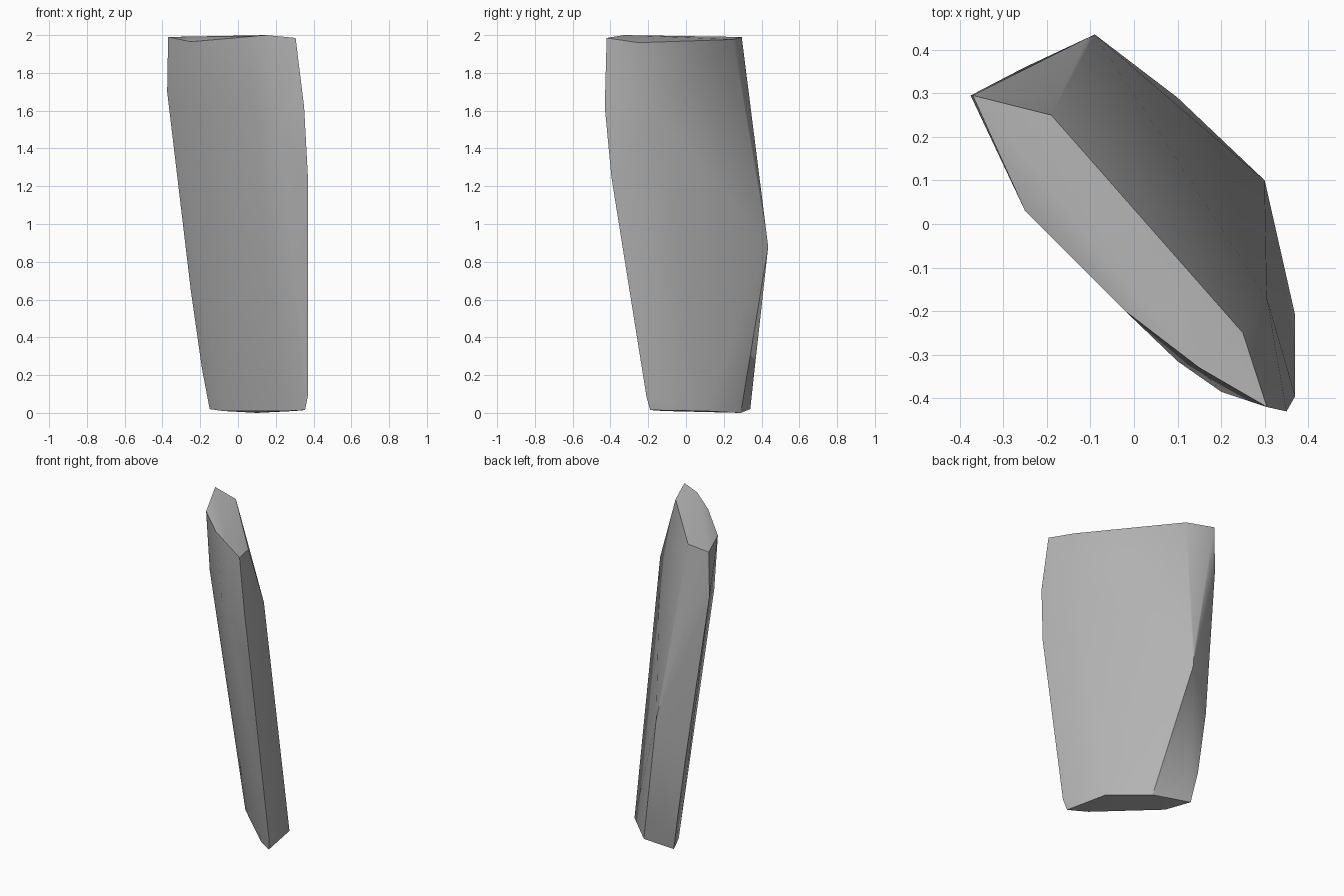
import bpy, bmesh, math

cube = bpy.data.objects.get("Cube")
if cube:
    bpy.data.objects.remove(cube, do_unlink=True)

# Stone colour
stone = bpy.data.materials.new("stone grey")
stone.use_nodes = True
grey = (0.45, 0.45, 0.45, 1)
stone.diffuse_color = grey
stone.node_tree.nodes["Principled BSDF"].inputs["Base Color"].default_value = grey

# Corner points of the leaning slab, ring by ring
top_ring = [(-.37, .295, 1.99), (-.19, .25, 1.977), (.25, -.25, 1.96),
            (.305, -.42, 1.985), (.15, -.33, 2), (-.02, -.2, 1.985), (-.25, .03, 1.965)]
shoulder_ring = [(-.375, .295, 1.7), (.305, -.17, 1.6), (.35, -.43, 1.62),
                 (.2, -.385, 1.6), (.1, -.315, 1.65), (-.21, .01, 1.6)]
middle_ring = [(.37, -.395, 1.25), (-.09, .435, .88), (-.11, .42, 1.0),
               (-.25, .36, .65), (.285, .03, .53), (-.19, .36, .23)]
bottom_ring = [(.37, -.21, .09), (.355, -.19, .015), (.3, .1, .01), (.1, .29, 0),
               (-.15, .34, .02), (-.08, .19, .01), (.25, -.12, .01)]

# Wrap the points in a chipped, convex rock
bm = bmesh.new()
for ring in (top_ring, shoulder_ring, middle_ring, bottom_ring):
    for point in ring:
        bm.verts.new(point)
hull = bmesh.ops.convex_hull(bm, input=bm.verts)
loose = [v for v in bm.verts if not v.link_faces]
bmesh.ops.delete(bm, geom=loose, context='VERTS')
bmesh.ops.recalc_face_normals(bm, faces=bm.faces)

mesh = bpy.data.meshes.new("standing_stone")
bm.to_mesh(mesh)
bm.free()
mesh.materials.append(stone)
rock = bpy.data.objects.new("standing_stone", mesh)
bpy.context.collection.objects.link(rock)

# Soft facets with sharp main ridges
bpy.ops.object.select_all(action='DESELECT')
rock.select_set(True)
bpy.context.view_layer.objects.active = rock
bpy.ops.object.shade_smooth_by_angle(angle=math.radians(30))
